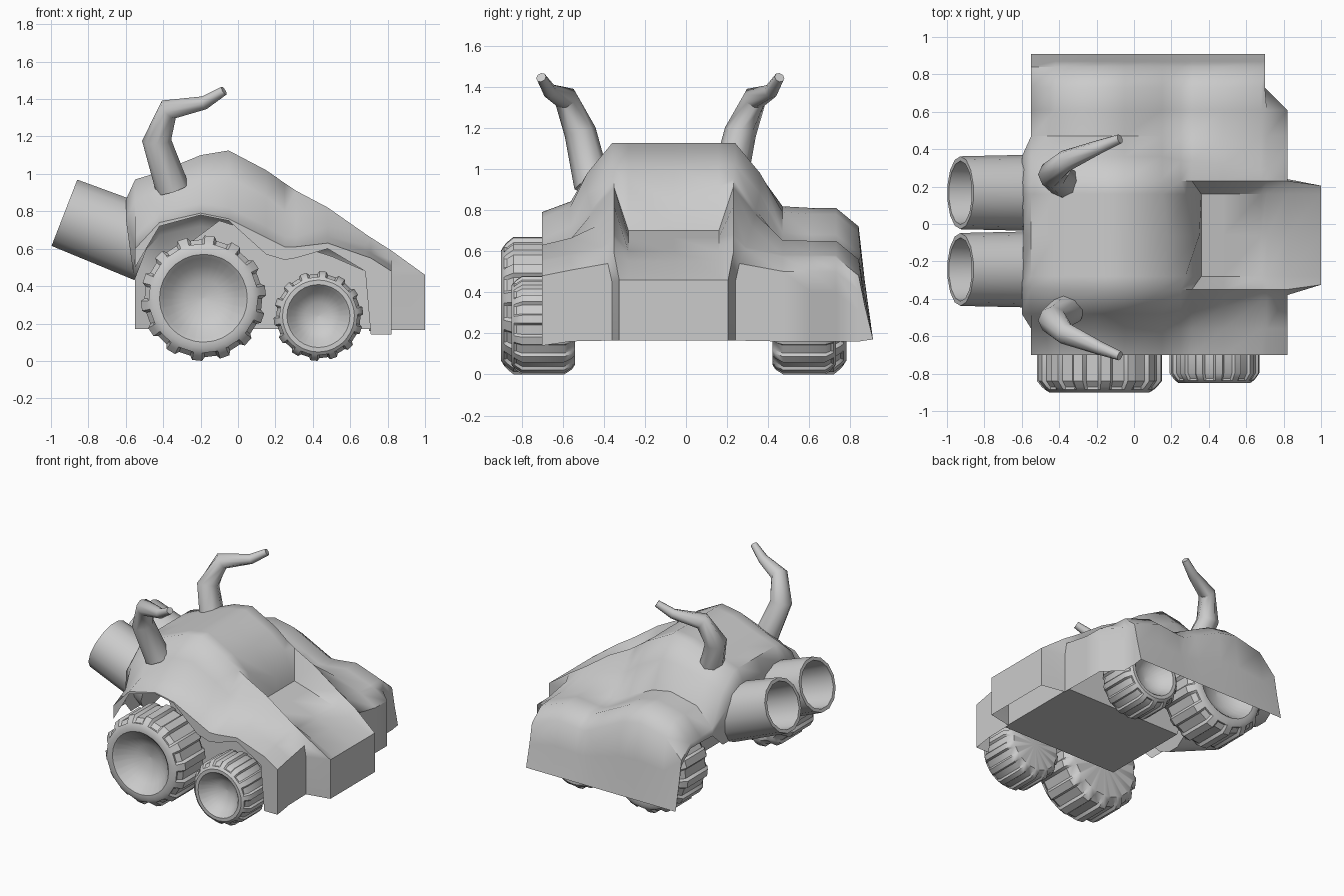
import bpy, bmesh, math
from mathutils import Vector

if "Cube" in bpy.data.objects:
    bpy.data.objects.remove(bpy.data.objects["Cube"])

MID = -0.06  # centre plane of the car


def grid_object(name, rows, close=False, cap=False, angle=40):
    """Skin a list of equal-length point rows into one mesh."""
    bm = bmesh.new()
    vs = [[bm.verts.new(p) for p in r] for r in rows]
    n = len(rows[0])
    for a, b in zip(vs, vs[1:]):
        for i in range(n if close else n - 1):
            j = (i + 1) % n
            bm.faces.new((a[i], a[j], b[j], b[i]))
    if cap:
        bm.faces.new(vs[0])
        bm.faces.new(vs[-1])
    bmesh.ops.remove_doubles(bm, verts=bm.verts, dist=0.0005)
    bmesh.ops.recalc_face_normals(bm, faces=bm.faces)
    me = bpy.data.meshes.new(name)
    bm.to_mesh(me)
    bm.free()
    ob = bpy.data.objects.new(name, me)
    bpy.context.collection.objects.link(ob)
    bpy.ops.object.select_all(action='DESELECT')
    ob.select_set(True)
    bpy.context.view_layer.objects.active = ob
    bpy.ops.object.shade_smooth_by_angle(angle=math.radians(angle))
    return ob


def lerp(a, b, t):
    return a + (b - a) * t


# Body shell sections: x, centre x, centre z, crest z, crest offset,
# shoulder z, shoulder offset, fender z, near arch edge z
sections = [
    (-.56, -.57, .47, .47, .28, .47, .42, .58, .48),
    (-.60, -.59, .86, .86, .28, .76, .42, .58, .48),
    (-.55, -.55, .97, .97, .28, .85, .42, .62, .50),
    (-.42, -.42, 1.01, 1.01, .29, .92, .42, .76, .72),
    (-.20, -.20, 1.10, 1.10, .30, .97, .42, .81, .78),
    (-.05, -.05, 1.125, 1.125, .30, .98, .42, .78, .75),
    (.15, .18, 1.0, 1.02, .30, .88, .42, .68, .57),
    (.25, .35, .81, .95, .29, .80, .40, .63, .54),
    (.31, .36, .70, .91, .29, .78, .40, .63, .55),
    (.48, .48, .665, .82, .29, .72, .38, .65, .60),
    (.68, .68, .60, .68, .29, .62, .35, .58, .48),
    (.71, .71, .59, .66, .29, .61, .35, .57, .14),
    (.82, .82, .55, .59, .29, .54, .32, .50, .14),
    (.82, 1.0, .46, .46, .265, .45, .30, .40, .14),
    (.82, 1.0, .165, .165, .265, .165, .30, .16, .14),
]
rows = []
for x, xc, zc, zt, dt, zs, ds, f, a in sections:
    brow = x < .3
    zi, xi = (lerp(zc, zt, .75), lerp(x, xc, .25)) if brow else (zc, xc)
    xt = xc if xc == 1.0 else x
    xo = max(x, -.55)
    xf = min(xo, .70)
    rows.append([
        (xo, -.70, a), (xo, -.70, max(f - .02, a)), (xo, -.56, lerp(zs, f, .8)),
        (x, MID - ds, zs), (xt, MID - dt, zt), (xi, MID - .22, zi), (xc, MID, zc),
        (xi, MID + .22, zi), (xt, MID + dt, zt), (x, MID + ds, zs),
        (xo, .47, lerp(zs, f, .95)), (xo, .61, f), (xf, .73, f),
        (xf, .84, max(f - .09, .16)),
        (xf, .87, max((f + .1) / 2, .165)), (xf, .91, .17)])
grid_object("body_shell", rows, angle=50)

# Chassis block with the floor between the wheels
box = [(-.15, .17), (.82, .17), (.82, .42), (.5, .56), (-.1, .75), (-.3, .6)]
grid_object("chassis", [[(x, y, z) for x, z in box] for y in (-.40, .28)],
            close=True, cap=True, angle=20)

# Wheels: axial fraction, radius fraction, has tread lugs
tyre = [(.34, .01, 0), (.30, .30, 0), (.18, .52, 0), (.05, .64, 0), (0, .70, 0),
        (0, .80, 0), (.04, .87, 0), (.08, .92, 1), (.17, 1, 1), (.83, 1, 1),
        (.95, .90, 1), (1, .80, 0), (1, .01, 0)]
LUGS = 14
angles = [((i + t) / LUGS * math.tau, t in (.1, .45))
          for i in range(LUGS) for t in (0, .1, .45, .55)]
for side, label in ((-1, "near"), (1, "far")):
    for part, cx, R, y_out in (("rear", -.185, .335, .84), ("front", .43, .24, .79)):
        width = y_out - .48
        rings = []
        for t, r, lug in tyre:
            ring = []
            for ang, high in angles:
                rad = R * r * (.94 if lug and not high else 1)
                ring.append((cx + rad * math.cos(ang),
                             MID + side * (y_out - t * width),
                             R + rad * math.sin(ang)))
            rings.append(ring)
        grid_object(f"{part}_wheel_{label}", rings, close=True, cap=True, angle=35)

# Exhaust pipes: hollow tubes tilted upward at the back
pipe = [(-.12, .205), (.36, .195), (.36, .17), (.05, .155), (.05, .01)]
axis = Vector((-.36, 0, .14)).normalized()
rot = axis.to_track_quat('Z', 'Y').to_matrix()
for y, label in ((-.243, "near"), (.167, "far")):
    base = Vector((-.928, y, .792)) - axis * .36
    rings = [[base + rot @ Vector((r * math.cos(k * math.tau / 14),
                                   r * math.sin(k * math.tau / 14), h))
              for k in range(14)] for h, r in pipe]
    grid_object("exhaust_pipe_" + label, rings, close=True, cap=True)

# Horns: bent tapered tubes, x / sideways offset / z / radius
horn = [(-.35, .33, .92, .09), (-.435, .39, 1.18, .078), (-.37, .46, 1.345, .06),
        (-.18, .54, 1.38, .036), (-.075, .58, 1.445, .025)]
for side, label in ((-1, "near"), (1, "far")):
    pts = [Vector((x, -.125 + side * d, z)) for x, d, z, r in horn]
    rings = []
    for i, p in enumerate(pts):
        t = (pts[min(i + 1, len(pts) - 1)] - pts[max(i - 1, 0)]).normalized()
        u = t.cross(Vector((0, 1, 0))).normalized()
        v = t.cross(u)
        r = horn[i][3]
        rings.append([p + r * (u * math.cos(k * math.tau / 8) + v * math.sin(k * math.tau / 8))
                      for k in range(8)])
    grid_object("horn_" + label, rings, close=True, cap=True, angle=50)
